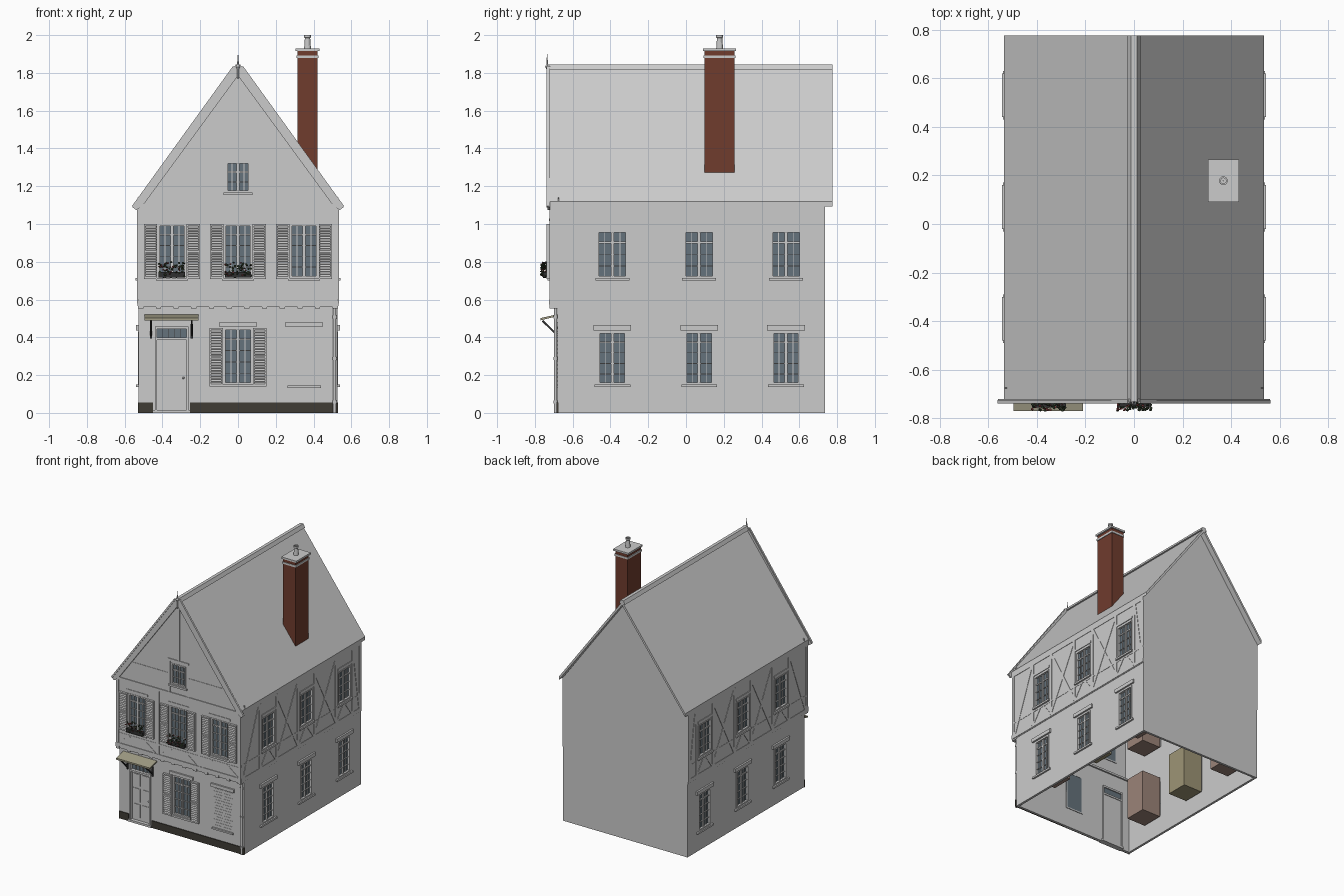
import bpy, bmesh, math, random
from mathutils import Vector, Matrix

random.seed(4)
MATS = {}


def mat(name, col):
    if name not in MATS:
        MATS[name] = bpy.data.materials.new(name)
        MATS[name].diffuse_color = (*col, 1)
    return MATS[name]


BRICK = ("brick", (0.16, 0.045, 0.027))
GLASS = ("glass", (0.13, 0.17, 0.20))
DARK = ("dark_plinth", (0.05, 0.045, 0.035))
BEIGE = ("awning_cloth", (0.36, 0.34, 0.24))


# Wall mappings: u along the wall, d outward from the base plane, z up
def F(b): return lambda u, d, z: Vector((u, -b - d, z))
def R(b): return lambda u, d, z: Vector((b + d, u, z))
def L(b): return lambda u, d, z: Vector((-b - d, u, z))


class Part:
    def __init__(self, name, colour=None):
        self.name, self.colour, self.bm = name, colour, bmesh.new()

    def prism(self, w, pts, d0, d1):
        a = [self.bm.verts.new(w(u, d0, z)) for u, z in pts]
        b = [self.bm.verts.new(w(u, d1, z)) for u, z in pts]
        self.bm.faces.new(a)
        self.bm.faces.new(b[::-1])
        for i in range(len(a)):
            j = (i + 1) % len(a)
            self.bm.faces.new((a[i], b[i], b[j], a[j]))

    def box(self, w, u0, u1, z0, z1, d0, d1):
        self.prism(w, [(u0, z0), (u1, z0), (u1, z1), (u0, z1)], d0, d1)

    def beam(self, w, p, q, t, d0, d1):
        p, q = Vector(p), Vector(q)
        n = (q - p).normalized()
        n = Vector((-n.y, n.x)) * t / 2
        self.prism(w, [p + n, q + n, q - n, p - n], d0, d1)

    def done(self, smooth=False):
        bmesh.ops.recalc_face_normals(self.bm, faces=self.bm.faces)
        me = bpy.data.meshes.new(self.name)
        self.bm.to_mesh(me)
        self.bm.free()
        o = bpy.data.objects.new(self.name, me)
        bpy.context.collection.objects.link(o)
        if self.colour:
            me.materials.append(mat(*self.colour))
        if smooth:
            me.shade_smooth()
        return o


FG, FU = F(0.68), F(0.72)
cut = Part("opening_cutter")


def window(name, w, c, z0, z1, wd, sill=0.095, head=None, cols=4, rows=5):
    h = wd / 2
    cut.box(w, c - h, c + h, z0, z1, -0.06, 0.05)
    g = Part(name + "_glass", GLASS)
    g.box(w, c - h, c + h, z0, z1, -0.02, -0.014)
    g.done()
    f = Part(name + "_frame")
    for s in (-1, 1):
        f.box(w, c + s * h, c + s * (h - 0.010), z0, z1, -0.022, 0.003)
        f.box(w, c + s * 0.002, c + s * 0.008, z0, z1, -0.014, -0.004)
    f.box(w, c - h, c + h, z1 - 0.010, z1, -0.022, 0.003)
    f.box(w, c - h, c + h, z0, z0 + 0.010, -0.022, 0.003)
    for i in range(1, cols):
        u = c - h + wd * i / cols
        f.box(w, u - 0.002, u + 0.002, z0, z1, -0.014, -0.008)
    for i in range(1, rows):
        z, t = z0 + (z1 - z0) * i / rows, 0.005 if i == rows - 1 else 0.002
        f.box(w, c - h, c + h, z - t, z + t, -0.014, -0.006)
    f.box(w, c - sill, c + sill, z0 - 0.014, z0, -0.01, 0.013)
    if head:
        f.box(w, c - head[0], c + head[0], head[1], head[2], -0.005, head[3])
    f.done()


def shutters(name, w, base, c, off, wd, z0, z1):
    p = Part(name)
    for s in (-1, 1):
        a, b = sorted((c + s * off, c + s * (off + wd)))
        for u in (a, b - 0.007):
            p.box(w, u, u + 0.007, z0, z1, 0.002, 0.018)
        for z in (z0, (z0 + z1) / 2 - 0.005, z1 - 0.01):
            p.box(w, a, b, z, z + 0.01, 0.002, 0.018)
        n = 20
        for i in range(n):
            z, y = z0 + 0.008 + (z1 - z0 - 0.02) * i / n, -base
            p.prism(R(0), [(y - 0.016, z), (y - 0.016, z + 0.004), (y - 0.004, z + 0.014), (y - 0.004, z + 0.010)], a + 0.006, b - 0.006)
    p.done()


# Windows on both long sides, with room boxes behind them
for sn, S in (("right", R), ("left", L)):
    rooms = [Part(sn + "_rooms_sand", ("room_sand", (0.34, 0.30, 0.18))),
             Part(sn + "_rooms_pink", ("room_pink", (0.33, 0.23, 0.19)))]
    for i, y in enumerate((-0.39, 0.07, 0.53)):
        window(f"{sn}_lower_window_{i}", S(0.527), y, 0.15, 0.43, 0.148, 0.095, (0.10, 0.437, 0.465, 0.013))
        window(f"{sn}_upper_window_{i}", S(0.53), y, 0.715, 0.965, 0.16, 0.09, (0.085, 0.975, 0.993, 0.005), 4, 4)
        rooms[i != 1].box(S(0.527), y - 0.085, y + 0.085, 0.13, 0.45, -0.19, -0.031)
        rooms[i != 1].box(S(0.527), y - 0.085, y + 0.085, 0.70, 0.98, -0.19, -0.031)
    for r in rooms:
        r.done()
    # Timber framing of the upper storey
    t, w = Part(sn + "_timber_frame"), S(0.53)
    for z in (0.58, 1.085):
        t.box(w, -0.72, 0.735, z - 0.014, z + 0.014, -0.005, 0.003)
    t.box(w, -0.72, 0.735, 0.685, 0.699, -0.005, 0.002)
    for u in (-0.705, -0.49, -0.29, -0.03, 0.17, 0.43, 0.63, 0.722):
        t.box(w, u - 0.012, u + 0.012, 0.58, 1.085, -0.005, 0.0035)
    for a, b in ((-0.29, -0.03), (0.17, 0.43)):
        t.beam(w, (a, 0.59), (b, 1.08), 0.022, -0.005, 0.003)
        t.beam(w, (a, 1.08), (b, 0.59), 0.022, -0.005, 0.0025)
    t.beam(w, (-0.69, 0.59), (-0.50, 1.08), 0.022, -0.005, 0.003)
    t.beam(w, (0.64, 1.08), (0.715, 0.59), 0.022, -0.005, 0.003)
    for y in (-0.39, 0.07, 0.53):
        for s in (-1, 1):
            t.beam(w, (y + s * 0.09, 0.59), (y + s * 0.02, 0.685), 0.015, -0.005, 0.003)
    t.done()

# Front windows and louvred shutters
for i, x in enumerate((-0.35, 0, 0.35)):
    window(f"front_upper_window_{i}", FU, x, 0.715, 1.0, 0.148, 0.085, (0.09, 1.015, 1.03, 0.004))
    shutters(f"front_upper_shutters_{i}", FU, 0.72, x, 0.078, 0.07, 0.71, 1.0)
window("front_lower_window", FG, 0, 0.15, 0.45, 0.15, 0.095, (0.098, 0.455, 0.48, 0.012))
shutters("front_lower_shutters", FG, 0.68, 0, 0.08, 0.07, 0.14, 0.45)
window("gable_window", FU, 0, 1.168, 1.33, 0.125, 0.077, (0.088, 1.345, 1.362, 0.006), 4, 3)

# Bricked-up window
p = Part("blind_window")
p.box(FG, 0.262, 0.44, 0.132, 0.144, 0, 0.013)
p.box(FG, 0.252, 0.448, 0.455, 0.48, -0.005, 0.012)
for k in range(14):
    for m in range(2):
        z, u = 0.148 + k * 0.0215, 0.275 + 0.077 * m + 0.012 * (k % 2)
        p.box(FG, u, u + 0.066, z, z + 0.018, -0.005, 0.002)
p.done()

# Door, transom light and knob
cut.box(FG, -0.44, -0.262, -0.02, 0.455, -0.06, 0.05)
p = Part("front_door")
p.box(FG, -0.44, -0.262, 0.015, 0.39, -0.025, -0.014)
p.box(FG, -0.45, -0.255, 0, 0.016, -0.03, 0.012)
for u in (-0.44, -0.272):
    p.box(FG, u, u + 0.010, 0, 0.455, -0.03, 0.008)
for z in (0.385, 0.443):
    p.box(FG, -0.44, -0.262, z, z + 0.014, -0.03, 0.008)
for u in (-0.42, -0.343):
    for z0, z1 in ((0.04, 0.14), (0.16, 0.26), (0.28, 0.37)):
        p.box(FG, u, u + 0.06, z0, z1, -0.015, -0.010)
for k in range(1, 5):
    p.box(FG, -0.43 + k * 0.0316 - 0.002, -0.43 + k * 0.0316 + 0.002, 0.395, 0.445, -0.018, -0.008)
bmesh.ops.create_icosphere(p.bm, subdivisions=2, radius=0.006, matrix=Matrix.Translation((-0.289, -0.672, 0.185)))
p.done()
p = Part("door_transom_glass", GLASS)
p.box(FG, -0.43, -0.272, 0.395, 0.445, -0.022, -0.016)
p.done()

# Awning with iron brackets
p = Part("door_awning", BEIGE)
p.prism(R(0), [(-0.68, 0.512), (-0.68, 0.522), (-0.77, 0.502), (-0.77, 0.490)], -0.495, -0.21)
p.done()
p = Part("awning_brackets", ("iron", (0.03, 0.03, 0.03)))
for x in (-0.46, -0.245):
    p.beam(R(0), (-0.68, 0.41), (-0.76, 0.488), 0.010, x - 0.005, x + 0.005)
    p.box(R(0), -0.688, -0.68, 0.395, 0.47, x - 0.006, x + 0.006)
p.done()

# Plinth either side of the door
p = Part("front_plinth", DARK)
p.box(FG, -0.53, -0.45, 0, 0.055, -0.005, 0.006)
p.box(FG, -0.255, 0.53, 0, 0.055, -0.005, 0.006)
p.done()

# Hollow walls, cut through by the openings
low, up = Part("lower_walls"), Part("upper_walls")
X = 0.527
ring = [(-X, -0.68), (X, -0.68), (X, 0.735), (-X, 0.735)]
a = [[low.bm.verts.new((x, y, z)) for x, y in ring] for z in (0, 0.575)]
for i in range(4):
    j = (i + 1) % 4
    low.bm.faces.new((a[0][i], a[0][j], a[1][j], a[1][i]))
up.prism(F(0), [(-0.53, 0.56), (0.53, 0.56), (0.53, 1.095), (0, 1.81), (-0.53, 1.095)], -0.735, 0.72)
bmesh.ops.delete(up.bm, geom=[f for f in up.bm.faces if all(v.co.z < 0.57 for v in f.verts)], context='FACES')
low, up, cutter = low.done(), up.done(), cut.done()
cutter.hide_render = True
for o in (low, up):
    m = o.modifiers.new("thickness", 'SOLIDIFY')
    m.thickness, m.offset = 0.025, -1
    m = o.modifiers.new("openings", 'BOOLEAN')
    m.object, m.operation, m.solver = cutter, 'DIFFERENCE', 'EXACT'
    bpy.context.view_layer.objects.active = o
    for m in list(o.modifiers):
        bpy.ops.object.modifier_apply(modifier=m.name)
bpy.data.objects.remove(cutter)

# Jetty soffit and joist ends
p = Part("jetty_joists")
p.box(FG, -0.53, 0.53, 0.575, 0.59, -0.03, 0.04)
for i in range(12):
    x = -0.515 + i * 1.03 / 11
    p.box(FG, x - 0.014, x + 0.014, 0.553, 0.58, -0.01, 0.043)
p.done()

# Front timber framing and gable timbers
p = Part("front_timber_frame")
p.box(FU, -0.53, 0.53, 0.575, 0.60, -0.005, 0.005)
p.box(FU, -0.53, 0.53, 1.085, 1.105, -0.005, 0.006)
p.box(FU, -0.53, 0.53, 0.665, 0.68, -0.005, 0.002)
for x in (-0.517, -0.175, 0.175, 0.517):
    p.box(FU, x - 0.012, x + 0.012, 0.59, 1.09, -0.005, 0.0035)
for x in (-0.35, 0, 0.35):
    for s in (-1, 1):
        p.beam(FU, (x + s * 0.15, 0.60), (x + s * 0.06, 0.67), 0.015, -0.005, 0.003)
p.box(FU, -0.011, 0.011, 1.36, 1.78, -0.005, 0.004)
for s in (-1, 1):
    p.beam(FU, (s * 0.075, 1.24), (s * 0.40, 1.24), 0.018, -0.005, 0.003)
    p.box(FU, s * 0.07, s * 0.09, 1.10, 1.35, -0.005, 0.0035)
p.done()

# Roof, ridge cap and bargeboards
p = Part("roof")
p.prism(F(0), [(0.535, 1.118), (0, 1.835), (-0.535, 1.118), (-0.535, 1.093), (0, 1.808), (0.535, 1.093)], -0.775, 0.728)
p.done()
p = Part("ridge_cap")
p.prism(F(0), [(0.026, 1.818), (0.012, 1.845), (-0.012, 1.845), (-0.026, 1.818), (0, 1.82)], -0.775, 0.73)
p.done()
p = Part("bargeboards")
for s in (-1, 1):
    p.prism(FU, [(0, 1.845), (s * 0.025, 1.832), (s * 0.56, 1.09), (s * 0.538, 1.073), (s * 0.502, 1.1), (0, 1.785)], 0, 0.013)
    p.beam(FU, (s * 0.022, 1.832), (s * 0.556, 1.092), 0.012, 0.005, 0.018)
    p.box(F(0.672), s * 0.522, s * 0.532, 1.10, 1.14, 0, 0.006)
p.done()


def lathe(part, x, y, prof, n=16):
    for (r0, z0), (r1, z1) in zip(prof, prof[1:]):
        q = [[part.bm.verts.new((x + r * math.cos(k * math.tau / n), y + r * math.sin(k * math.tau / n), z))
              for k in range(n)] for r, z in ((r0, z0), (r1, z1))]
        for k in range(n):
            j = (k + 1) % n
            part.bm.faces.new((q[0][k], q[0][j], q[1][j], q[1][k]))


# Finial and downpipe
p = Part("finial")
lathe(p, 0, -0.735, [(0.005, 1.77), (0.005, 1.82), (0.011, 1.832), (0.005, 1.845), (0.001, 1.90)], 10)
p.done()
p = Part("downpipe")
lathe(p, 0.512, -0.69, [(0.008, 0), (0.008, 0.57)], 12)
for z in (0.05, 0.28, 0.5):
    lathe(p, 0.512, -0.69, [(0.008, z), (0.011, z), (0.011, z + 0.015), (0.008, z + 0.015)], 12)
p.done()

# Chimney stack, bands, cap and pot
p = Part("chimney_stack", BRICK)
p.box(R(0), 0.097, 0.257, 1.245, 1.918, 0.315, 0.42)
p.done()
p = Part("chimney_cap")
p.box(R(0), 0.093, 0.261, 1.878, 1.893, 0.310, 0.425)
p.box(R(0), 0.090, 0.265, 1.916, 1.930, 0.304, 0.432)
lathe(p, 0.368, 0.178, [(0.018, 1.93), (0.014, 1.985), (0.018, 1.988), (0.018, 2.0), (0.011, 2.0), (0.011, 1.94), (0.001, 1.94)])
p.done()

# Planters with foliage and red blooms
for i, x in enumerate((-0.35, 0)):
    p = Part(f"planter_{i}", ("iron", (0.03, 0.03, 0.03)))
    p.box(FU, x - 0.07, x + 0.07, 0.718, 0.745, 0.012, 0.036)
    p.done()
    for nm, col, n, r in (("leaves", (0.04, 0.06, 0.03), 50, 0.007), ("blooms", (0.25, 0.05, 0.05), 18, 0.006)):
        p = Part(f"planter_{nm}_{i}", (nm, col))
        for _ in range(n):
            m = Matrix.Translation((x + random.uniform(-0.07, 0.07), -0.72 - random.uniform(0.012, 0.048), random.triangular(0.705, 0.80, 0.765)))
            m = m @ Matrix.Rotation(random.uniform(0, 3), 4, 'X') @ Matrix.Diagonal((1, 1, 0.5, 1))
            bmesh.ops.create_icosphere(p.bm, subdivisions=1, radius=r, matrix=m)
        p.done()
